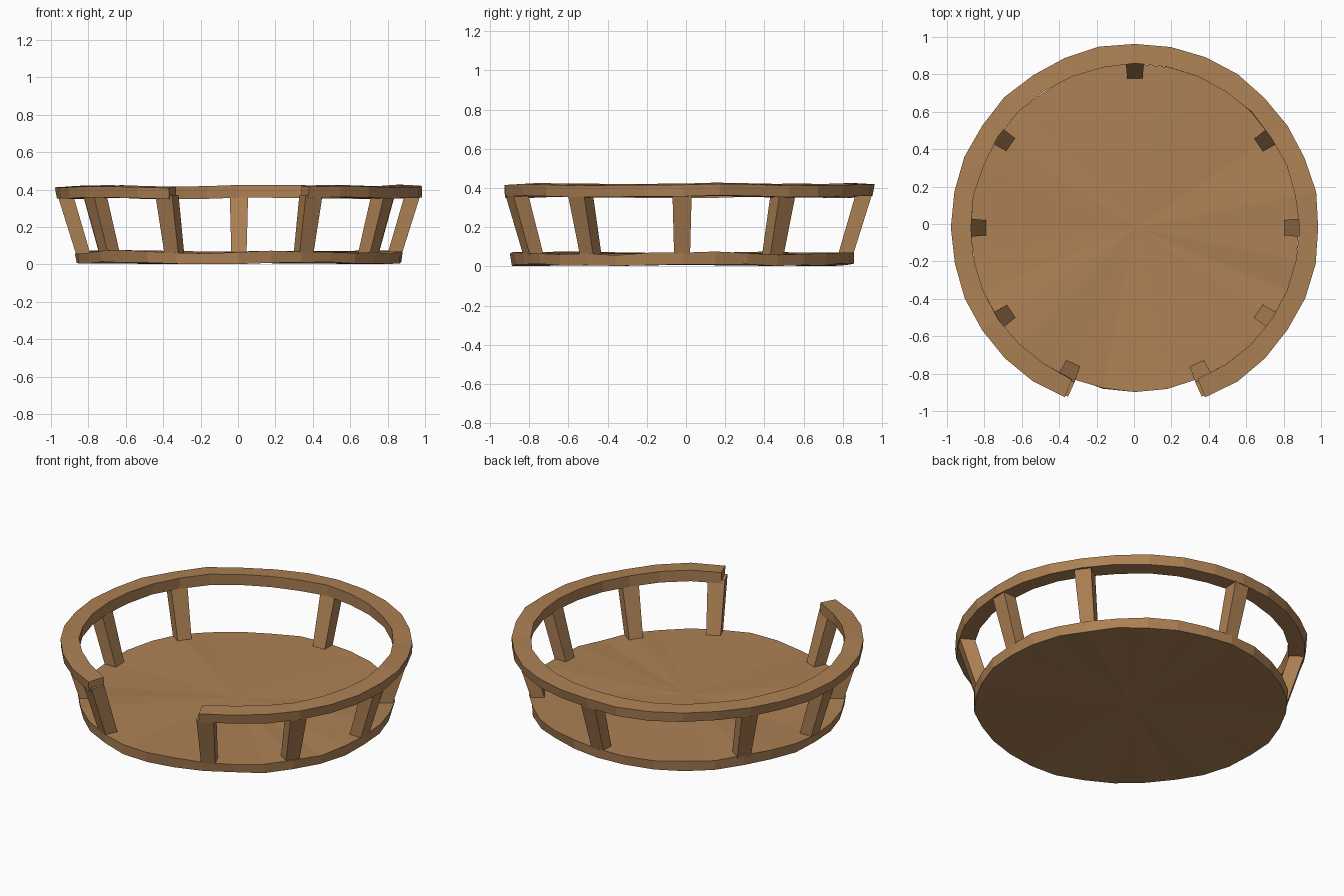
import bpy, bmesh, random
from math import cos, sin, radians, pi
from mathutils import Vector

if "Cube" in bpy.data.objects:
    bpy.data.objects.remove(bpy.data.objects["Cube"])

random.seed(4)
STEP = 2 * pi / 32
CENTRE = Vector((0.005, -0.02, 0))

wood = bpy.data.materials.new("wood")
wood.diffuse_color = (0.42, 0.22, 0.09, 1)
wood.use_nodes = True
wood.node_tree.nodes["Principled BSDF"].inputs["Base Color"].default_value = wood.diffuse_color


def polar(r, a, z, wobble=0.0):
    """Point at radius r and angle a, with a little hand-carved unevenness."""
    r += random.uniform(-wobble, wobble)
    return CENTRE + Vector((r * cos(a), r * sin(a), z))


def wave(a, amount):
    return amount * (0.6 * sin(5 * a + 1) + random.uniform(-0.5, 0.5))


def make(name, bm):
    bmesh.ops.recalc_face_normals(bm, faces=bm.faces)
    mesh = bpy.data.meshes.new(name)
    bm.to_mesh(mesh)
    bm.free()
    mesh.materials.append(wood)
    obj = bpy.data.objects.new(name, mesh)
    bpy.context.collection.objects.link(obj)


def loft(name, loops):
    """Skin a row of equal-sized loops and cap both ends."""
    bm = bmesh.new()
    rows = [[bm.verts.new(p) for p in loop] for loop in loops]
    n = len(rows[0])
    for a, b in zip(rows, rows[1:]):
        for i in range(n):
            j = (i + 1) % n
            bm.faces.new((a[i], a[j], b[j], b[i]))
    caps = [bm.faces.new(rows[0]), bm.faces.new(rows[-1])]
    if n > 4:
        bmesh.ops.poke(bm, faces=caps)
    make(name, bm)


# Round floor with an uneven rim
bottom, top = [], []
for i in range(32):
    a = i * STEP
    bottom.append(polar(0.872, a, max(0.0, 0.008 + wave(a, 0.008)), 0.006))
    top.append(polar(0.88, a, 0.066 + wave(a, 0.01), 0.006))
loft("floor", [bottom, top])

# Open ring rail, with the doorway gap facing the front
rail = []
for i in range(29):
    a = radians(-67.5) + i * STEP
    dz = wave(a, 0.007)
    rail.append([polar(0.88, a, 0.352 + dz, 0.004), polar(0.975, a, 0.355 + dz, 0.005),
                 polar(0.984, a, 0.414 + dz, 0.005), polar(0.877, a, 0.42 + dz, 0.004)])
loft("top_rail", rail)


# Outward-leaning tapered posts
def post(name, deg):
    a = radians(deg)
    radial = Vector((cos(a), sin(a), 0))
    side = Vector((-sin(a), cos(a), 0))
    loops = []
    for r, z, hr, hs in ((0.825, 0.03, 0.038, 0.04), (0.928, 0.37, 0.042, 0.049)):
        c = polar(r, a, z)
        loops.append([c + radial * hr * u + side * hs * v
                      for u, v in ((-1, -1), (1, -1), (1, 1), (-1, 1))])
    loft(name, loops)


post("post_back", 90)
for label, deg in (("door", -65.5), ("front", -34), ("side", 0), ("rear", 33.75)):
    post("post_" + label + "_right", deg)
    post("post_" + label + "_left", 180 - deg)
